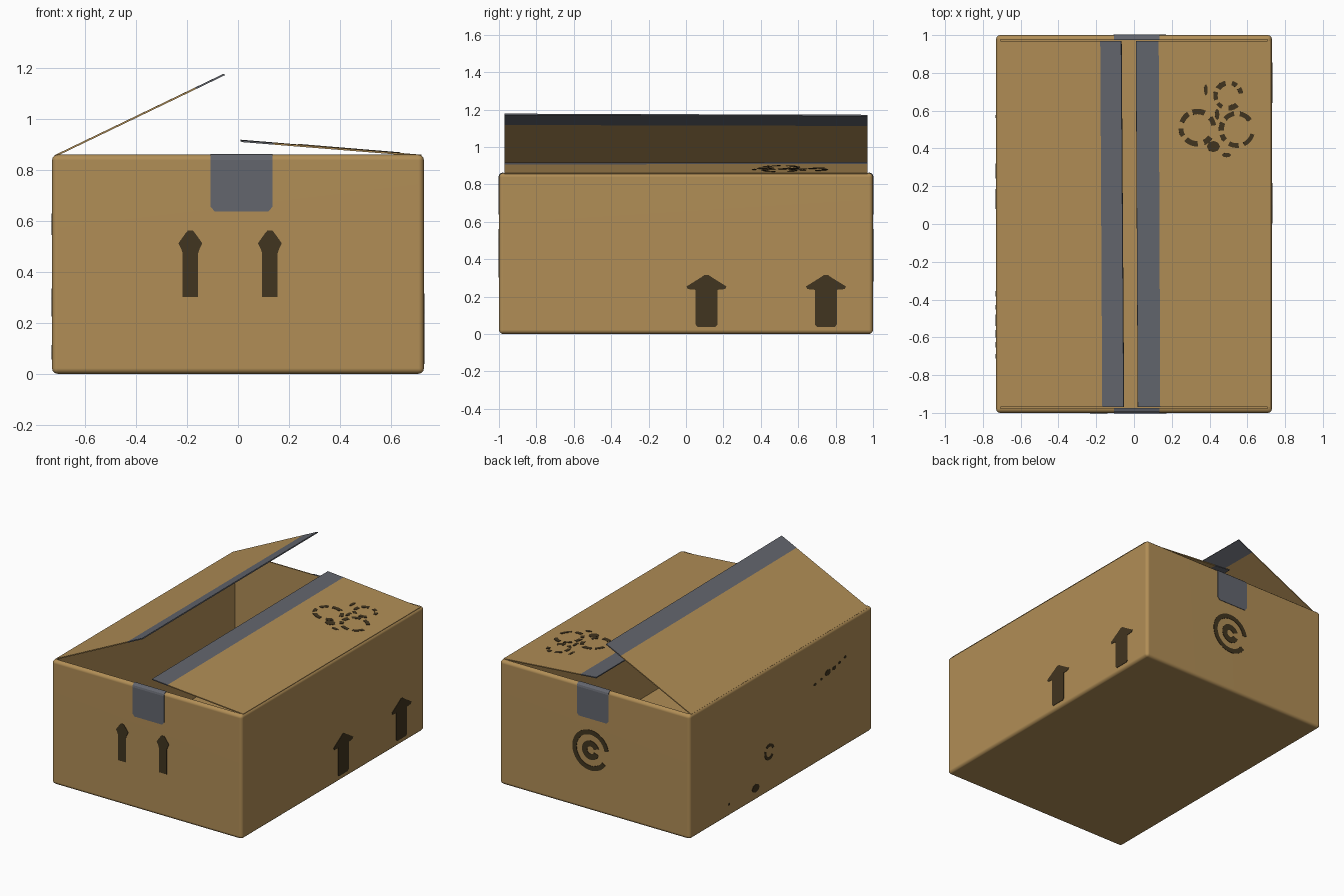
import bpy, bmesh, math, random
from mathutils import Vector

if "Cube" in bpy.data.objects:
    bpy.data.objects.remove(bpy.data.objects["Cube"])

random.seed(4)


def material(name, rgb):
    m = bpy.data.materials.new(name)
    m.diffuse_color = (*rgb, 1)
    m.use_nodes = True
    m.node_tree.nodes["Principled BSDF"].inputs["Base Color"].default_value = m.diffuse_color
    return m


CARD = material("cardboard tan", (0.44, 0.27, 0.093))
TAPE = material("grey tape", (0.125, 0.132, 0.155))
INK = material("dark brown ink", (0.053, 0.035, 0.014))


def finish(name, bm, mats):
    me = bpy.data.meshes.new(name)
    bm.to_mesh(me)
    bm.free()
    ob = bpy.data.objects.new(name, me)
    bpy.context.collection.objects.link(ob)
    for m in mats:
        me.materials.append(m)
    return ob


def solidify(ob, thickness, offset):
    mod = ob.modifiers.new("thickness", 'SOLIDIFY')
    mod.thickness = thickness
    mod.offset = offset


# Hollow carton body: bevelled block with the top inset and pushed down
W, D, H = 0.73, 1.0, 0.86
bm = bmesh.new()
bmesh.ops.create_cube(bm, size=1)
for v in bm.verts:
    v.co = Vector((v.co.x * 2 * W, v.co.y * 2 * D, (v.co.z + 0.5) * H))
bmesh.ops.bevel(bm, geom=bm.edges[:], offset=0.022, segments=3, profile=0.5, affect='EDGES')
top = max(bm.faces, key=lambda f: f.calc_center_median().z + f.calc_area())
top = max((f for f in bm.faces if f.normal.z > 0.99), key=lambda f: f.calc_area())
bmesh.ops.inset_region(bm, faces=[top], thickness=0.003)
new = bmesh.ops.extrude_discrete_faces(bm, faces=[top])["faces"][0]
bmesh.ops.translate(bm, verts=new.verts[:], vec=(0, 0, -(H - 0.015)))
body = finish("carton_body", bm, [CARD])
bpy.context.view_layer.objects.active = body
body.select_set(True)
bpy.ops.object.shade_smooth_by_angle(angle=math.radians(40))
wn = body.modifiers.new("even_shading", 'WEIGHTED_NORMAL')
wn.keep_sharp = True


# Two long lid flaps, each with a tape strip along the free edge
def flap(name, hinge, free_front, free_back):
    bm = bmesh.new()
    rows = []
    for y, free in ((-0.97, free_front), (0.97, free_back)):
        a, b = Vector((hinge[0], y, hinge[1])), Vector((free[0], y, free[1]))
        rows.append([bm.verts.new(a.lerp(b, t)) for t in (0, 0.83, 1)])
    for i in range(2):
        f = bm.faces.new((rows[0][i], rows[0][i + 1], rows[1][i + 1], rows[1][i]))
        f.material_index = i
        f.normal_update()
        if f.normal.z < 0:
            f.normal_flip()
    solidify(finish(name, bm, [CARD, TAPE]), 0.007, -1)


flap("left_flap", (-0.72, 0.858), (-0.055, 1.178), (-0.068, 1.172))
flap("right_flap", (0.72, 0.86), (0.02, 0.916), (0.01, 0.919))

# Tape ends folded over the front and back rims
for name, s in (("front_tape_end", -1), ("back_tape_end", 1)):
    bm = bmesh.new()
    rows = []
    for y, z, cut in ((1.0, 0.638, 0.015), (1.0, 0.655, 0), (1.0, 0.838, 0),
                      (0.997, 0.849, 0), (0.989, 0.857, 0), (0.978, 0.86, 0), (0.974, 0.86, 0)):
        rows.append([bm.verts.new((x, s * (y + 0.001), z + (0.001 if z > 0.84 else 0)))
                     for x in (-0.107 + cut, 0.135 - cut)])
    for a, b in zip(rows, rows[1:]):
        bm.faces.new((a[0], a[1], b[1], b[0]))
    bmesh.ops.recalc_face_normals(bm, faces=bm.faces[:])
    solidify(finish(name, bm, [TAPE]), 0.004, 0)


# Printed marks: thin plates on a plane given by origin, u and v
def prints(name, origin, u, v, outlines):
    o, u, v = Vector(origin), Vector(u).normalized(), Vector(v)
    n = u.cross(v)
    bm = bmesh.new()
    for pts in outlines:
        face = bm.faces.new([bm.verts.new(o + u * p + v * q + n * 0.0025) for p, q in pts])
        face.normal_update()
        if face.normal.dot(n) < 0:
            face.normal_flip()
    solidify(finish(name, bm, [INK]), 0.003, -1)


def arc(cx, cy, r_out, r_in, a0, a1, steps=14):
    ang = [math.radians(a0 + (a1 - a0) * i / steps) for i in range(steps + 1)]
    ring = [(r_out, a) for a in ang] + [(r_in, a) for a in reversed(ang)]
    return [(cx + r * math.cos(a), cy + r * math.sin(a)) for r, a in ring]


def blob(cx, cy, rx, ry):
    return [(cx + rx * math.cos(i * math.pi / 4), cy + ry * math.sin(i * math.pi / 4))
            for i in range(8)]


def arrow(cx, half):
    return [(cx + p, q) for p, q in half] + [(cx - p, q) for p, q in reversed(half)]


small = [(0.03, 0.302), (0.03, 0.472), (0.036, 0.49), (0.047, 0.512), (0.02, 0.55), (0.01, 0.562)]
large = [(0.048, 0.038), (0.058, 0.05), (0.058, 0.236), (0.1, 0.24), (0.107, 0.254),
         (0.03, 0.302), (0.01, 0.316)]
Z = (0, 0, 1)
prints("front_arrows", (0, -D, 0), (1, 0, 0), Z, [arrow(-0.187, small), arrow(0.125, small)])
prints("right_arrows", (W, 0, 0), (0, 1, 0), Z, [arrow(0.11, large), arrow(0.748, large)])

# Round ring mark on the back
prints("back_ring_mark", (0.03, D, 0.42), (-1, 0, 0), Z,
       [arc(0, 0, 0.14, 0.108, 10, 325, 28), arc(0, 0, 0.066, 0.026, 20, 180),
        arc(0, 0, 0.066, 0.026, 180, 340)])

# Worn specks on the left side
prints("left_specks", (-W, 0, 0), (0, -1, 0), Z,
       [arc(-0.13, 0.28, 0.055, 0.035, 20, 130), arc(-0.13, 0.28, 0.055, 0.035, 160, 320),
        blob(-0.28, 0.085, 0.04, 0.028), blob(-0.57, 0.085, 0.008, 0.008)]
       + [blob(y, z, r, r * 0.7) for y, z, r in
          ((0.37, 0.555, 0.014), (0.44, 0.565, 0.012), (0.51, 0.585, 0.03),
           (0.58, 0.59, 0.02), (0.64, 0.605, 0.014), (0.7, 0.62, 0.012))])

# Worn broken rings on the right flap
marks = []
for cx, cy, r in ((0.06, 0.13, 0.068), (-0.105, -0.04, 0.088), (0.105, -0.05, 0.085)):
    a = random.uniform(0, 40)
    end = a + 350
    while a < end - 25:
        span = random.uniform(22, 48)
        marks.append(arc(cx, cy, r + 0.012, r - random.uniform(0.008, 0.018),
                         a, min(a + span, end), 5))
        a += span + random.uniform(14, 30)
marks += [blob(-0.02, -0.14, 0.035, 0.03), blob(0.05, -0.185, 0.025, 0.012),
          blob(-0.06, 0.16, 0.01, 0.03), blob(0.0, 0.03, 0.012, 0.03)]
slope = 0.058 / 0.705
prints("flap_worn_marks", (0.44, 0.55, 0.86 + 0.28 * slope), (1, 0, -slope), (0, 1, 0), marks)
